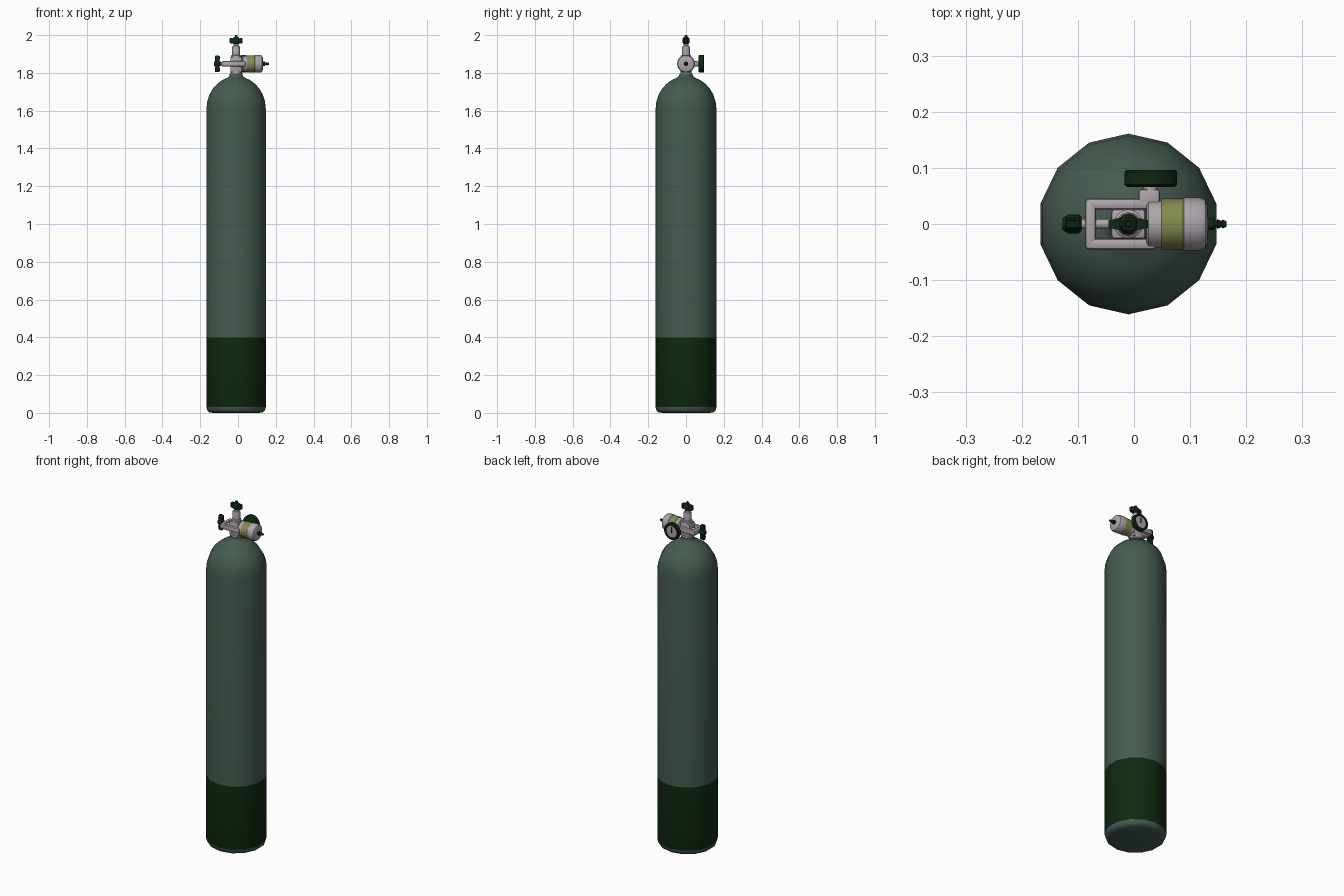
import bpy, bmesh, math
from mathutils import Matrix, Vector

if "Cube" in bpy.data.objects:
    bpy.data.objects.remove(bpy.data.objects["Cube"])


def material(name, rgb):
    m = bpy.data.materials.new(name)
    m.diffuse_color = (*rgb, 1)
    m.use_nodes = True
    m.node_tree.nodes["Principled BSDF"].inputs["Base Color"].default_value = m.diffuse_color
    return m


BODY = material("grey green", (0.060, 0.105, 0.080))
DARK = material("dark green", (0.005, 0.022, 0.006))
METAL = material("pale metal", (0.42, 0.38, 0.41))
OLIVE = material("olive", (0.23, 0.26, 0.075))
CX, CZ = -0.01, 1.848   # cylinder axis, valve height


def finish(name, bm, mats, angle=40):
    bmesh.ops.recalc_face_normals(bm, faces=bm.faces)
    me = bpy.data.meshes.new(name)
    bm.to_mesh(me)
    bm.free()
    for m in mats:
        me.materials.append(m)
    ob = bpy.data.objects.new(name, me)
    bpy.context.collection.objects.link(ob)
    bpy.ops.object.select_all(action='DESELECT')
    ob.select_set(True)
    bpy.context.view_layer.objects.active = ob
    bpy.ops.object.shade_smooth_by_angle(angle=math.radians(angle))
    return ob


def lathe(name, profile, mats, origin=(0, 0, 0), axis=(0, 0, 1), n=16, rule=None, turn=0):
    """Revolve (radius, height) points about an axis; rule maps height to material."""
    bm = bmesh.new()
    rings = []
    for r, h in profile:
        rings.append([bm.verts.new((r * math.cos(turn + math.tau * i / n),
                                    r * math.sin(turn + math.tau * i / n), h)) for i in range(n)])
    for k in range(len(rings) - 1):
        for i in range(n):
            j = (i + 1) % n
            f = bm.faces.new((rings[k][i], rings[k][j], rings[k + 1][j], rings[k + 1][i]))
            if rule:
                f.material_index = rule((profile[k][1] + profile[k + 1][1]) / 2)
    bm.faces.new(rings[0][::-1])
    top = bm.faces.new(rings[-1])
    if rule:
        top.material_index = rule(profile[-1][1])
    rot = Vector((0, 0, 1)).rotation_difference(Vector(axis)).to_matrix().to_4x4()
    bmesh.ops.transform(bm, matrix=Matrix.Translation(origin) @ rot, verts=bm.verts)
    return finish(name, bm, mats)


def box(name, lo, hi, mat, bevel=0.004):
    bm = bmesh.new()
    bmesh.ops.create_cube(bm, size=1)
    for v in bm.verts:
        v.co = [(a + b) / 2 + c * (b - a) for a, b, c in zip(lo, hi, v.co)]
    bmesh.ops.bevel(bm, geom=bm.edges[:], offset=bevel, segments=2, affect='EDGES', profile=0.5)
    return finish(name, bm, [mat])


def wing_handle(name, origin, axis, span, height, hub):
    """Butterfly handle: round hub with two flat flared wings."""
    lathe(name + "_hub", [(hub * .7, -height * .6), (hub, -height * .4), (hub, height * .3),
                          (hub * .6, height * .7)], [DARK], origin, axis, 12)
    bm = bmesh.new()
    half = [(0, -.35), (.6, -.5), (.9, -.5), (1, -.25), (1, .4), (.9, .5), (.6, .5), (0, .35)]
    for s in (1, -1):
        sides = []
        for t in (-1, 1):
            sides.append([bm.verts.new((s * a * span, t * hub * (.75 - .4 * a), b * height))
                          for a, b in half])
        for ring in sides:
            bm.faces.new(ring)
        for i in range(len(half)):
            j = (i + 1) % len(half)
            bm.faces.new((sides[0][i], sides[0][j], sides[1][j], sides[1][i]))
    rot = Matrix.Rotation(-math.pi / 2, 4, 'Y') if axis[0] else Matrix.Identity(4)
    bmesh.ops.transform(bm, matrix=Matrix.Translation(origin) @ rot, verts=bm.verts)
    finish(name + "_wings", bm, [DARK])


# Tank: rounded foot, dark painted band, straight wall, dome and neck
R = 0.161
tank = [(0.125, 0), (0.146, 0.003), (0.156, 0.012), (R, 0.03), (R, 0.40), (R, 1.61)]
tank += [(R * math.cos(a), 1.61 + 0.172 * math.sin(a))
         for a in [math.radians(d) for d in (13, 26, 39, 51, 63, 73)]]
tank += [(0.037, 1.783), (0.034, 1.798)]
lathe("tank", tank, [BODY, DARK], (CX, 0, 0), n=14, turn=math.pi / 2,
      rule=lambda h: 1 if 0.03 < h < 0.40 else 0)

# Post valve: block, stem and butterfly handle
lathe("valve_collar", [(0.03, 1.785), (0.03, 1.81)], [METAL], (CX, 0, 0))
box("valve_block", (CX - 0.031, -0.027, 1.803), (CX + 0.031, 0.027, 1.885), METAL, 0.007)
lathe("valve_stem", [(0.026, 1.88), (0.026, 1.892), (0.021, 1.896), (0.021, 1.935),
                     (0.018, 1.942), (0.013, 1.944), (0.013, 1.96)], [METAL], (CX, 0, 0))
wing_handle("valve_handle", (CX, 0, 1.970), (0, 0, 1), 0.035, 0.028, 0.019)
lathe("valve_pin", [(0.007, 1.97), (0.007, 1.997), (0.005, 2.0)], [DARK], (CX, 0, 0), n=10)

# Yoke clamped round the valve
for s, side in ((1, "back"), (-1, "front")):
    y0, y1 = sorted((s * 0.026, s * 0.045))
    box("yoke_bar_" + side, (-0.082, y0, CZ - 0.014), (0.04, y1, CZ + 0.014), METAL, 0.006)
box("yoke_end", (-0.087, -0.045, CZ - 0.014), (-0.068, 0.045, CZ + 0.014), METAL, 0.006)

# Clamp screw with its handle
lathe("clamp_screw", [(0.009, 0), (0.009, 0.065)], [METAL], (-0.10, 0, CZ), (1, 0, 0), 12)
wing_handle("clamp_handle", (-0.109, 0, CZ), (-1, 0, 0), 0.044, 0.026, 0.017)

# Regulator drum with an olive band
drum = [(0.036, 0.022), (0.042, 0.026), (0.042, 0.048), (0.045, 0.048), (0.045, 0.087),
        (0.047, 0.089), (0.047, 0.118), (0.043, 0.127), (0.034, 0.131), (0.014, 0.132)]
lathe("regulator", drum, [METAL, OLIVE], (0, 0, CZ), (1, 0, 0), 20,
      rule=lambda h: 1 if 0.0485 < h < 0.0875 else 0)
lathe("outlet_nipple", [(0.011, 0.128), (0.011, 0.142), (0.006, 0.143), (0.006, 0.148),
                        (0.009, 0.149), (0.005, 0.156), (0.008, 0.157), (0.005, 0.165)],
      [DARK], (0, 0, CZ), (1, 0, 0), 12)

# Pressure gauge at the back with rim, pale dial and needle
box("gauge_arm", (0.008, 0.03, CZ - 0.014), (0.046, 0.062, CZ + 0.014), METAL, 0.005)
lathe("gauge_stem", [(0.013, 0.055), (0.013, 0.07)], [METAL], (0.03, 0, CZ), (0, 1, 0), 12)
lathe("gauge_case", [(0.042, 0.066), (0.047, 0.070), (0.047, 0.093), (0.044, 0.096),
                     (0.037, 0.096), (0.034, 0.090)], [DARK], (0.03, 0, CZ), (0, 1, 0), 20)
lathe("gauge_dial", [(0.0345, 0.089), (0.0345, 0.091)], [METAL], (0.03, 0, CZ), (0, 1, 0), 20)
box("gauge_needle", (0.028, 0.091, CZ - 0.006), (0.032, 0.093, CZ + 0.026), DARK, 0.0005)
